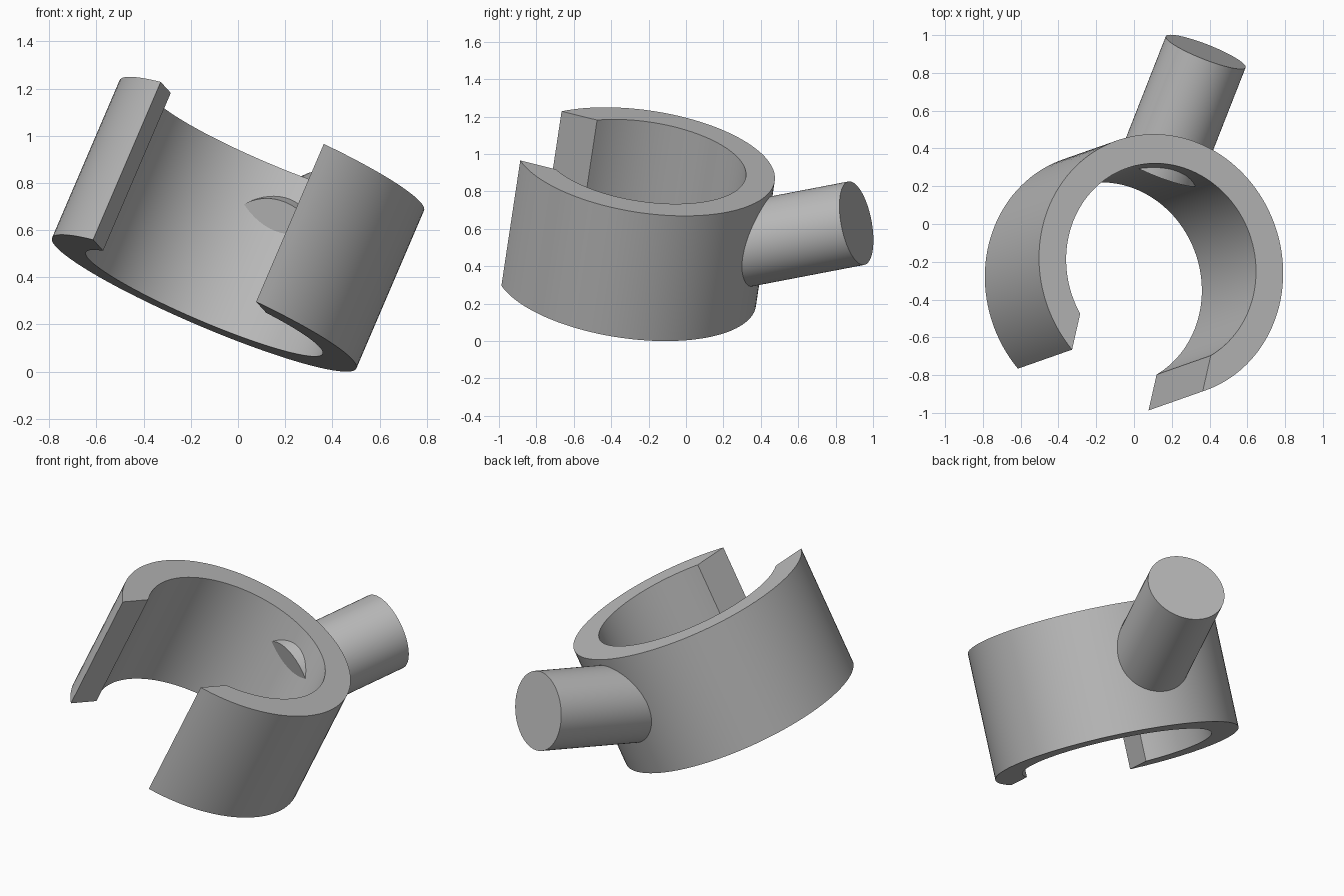
import bpy
import bmesh
from math import asin, cos, sin, pi, radians
from mathutils import Matrix, Vector

cube = bpy.data.objects.get("Cube")
if cube:
    bpy.data.objects.remove(cube, do_unlink=True)

# Main dimensions
OUTER, INNER, HEIGHT = 0.702, 0.546, 0.735
SLOT_HALF = 0.386
PEG_RADIUS, PEG_TILT = 0.227, radians(25.2)
PEG_START, PEG_END = 0.585, 1.20      # distances from the ring axis
PEG_END_HEIGHT = 0.315                # above the ring's middle plane

# Tilted frame: local z is the ring axis, local y points to the peg
axis = Vector((0.39, 0.137, 0.91)).normalized()
back = Vector((0.22, 0.95, -0.22))
back = (back - axis * back.dot(axis)).normalized()
side = back.cross(axis)
frame = Matrix((side, back, axis)).transposed().to_4x4()
frame.translation = (0, -0.27, 0.625)

grey = bpy.data.materials.new("plain grey")
grey.use_nodes = True
grey.diffuse_color = (0.5, 0.5, 0.5, 1)
grey.node_tree.nodes["Principled BSDF"].inputs["Base Color"].default_value = (0.5, 0.5, 0.5, 1)


def finish(bm, name, matrix):
    """Turn a bmesh into a smooth-by-angle object placed in the world."""
    bmesh.ops.recalc_face_normals(bm, faces=bm.faces)
    bm.transform(matrix)
    mesh = bpy.data.meshes.new(name)
    bm.to_mesh(mesh)
    bm.free()
    mesh.materials.append(grey)
    obj = bpy.data.objects.new(name, mesh)
    bpy.context.collection.objects.link(obj)
    bpy.ops.object.select_all(action='DESELECT')
    obj.select_set(True)
    bpy.context.view_layer.objects.active = obj
    bpy.ops.object.shade_smooth_by_angle(angle=radians(30))
    return obj


def arc(bm, radius, steps=96):
    """Open arc whose ends lie on the parallel sides of the slot."""
    start = -pi / 2 + asin(SLOT_HALF / radius)
    sweep = 2 * pi - 2 * asin(SLOT_HALF / radius)
    angles = [start + sweep * i / steps for i in range(steps + 1)]
    return [bm.verts.new((radius * cos(a), radius * sin(a), -HEIGHT / 2)) for a in angles]


# Open ring with a parallel-sided slot
bm = bmesh.new()
outer, inner = arc(bm, OUTER), arc(bm, INNER)
for i in range(len(outer) - 1):
    bm.faces.new((outer[i], outer[i + 1], inner[i + 1], inner[i]))
top = bmesh.ops.extrude_face_region(bm, geom=bm.faces[:], use_keep_orig=True)
bmesh.ops.translate(bm, vec=(0, 0, HEIGHT),
                    verts=[g for g in top["geom"] if isinstance(g, bmesh.types.BMVert)])
finish(bm, "open_ring", frame)

# Slanted peg through the back wall, just breaking the inner surface
direction = Vector((0, cos(PEG_TILT), sin(PEG_TILT)))
length = (PEG_END - PEG_START) / cos(PEG_TILT)
middle = Vector((0, PEG_END, PEG_END_HEIGHT)) - direction * length / 2
bm = bmesh.new()
bmesh.ops.create_cone(bm, cap_ends=True, segments=64, radius1=PEG_RADIUS,
                      radius2=PEG_RADIUS, depth=length)
turn = Vector((0, 0, 1)).rotation_difference(direction).to_matrix().to_4x4()
finish(bm, "peg", frame @ Matrix.Translation(middle) @ turn)
